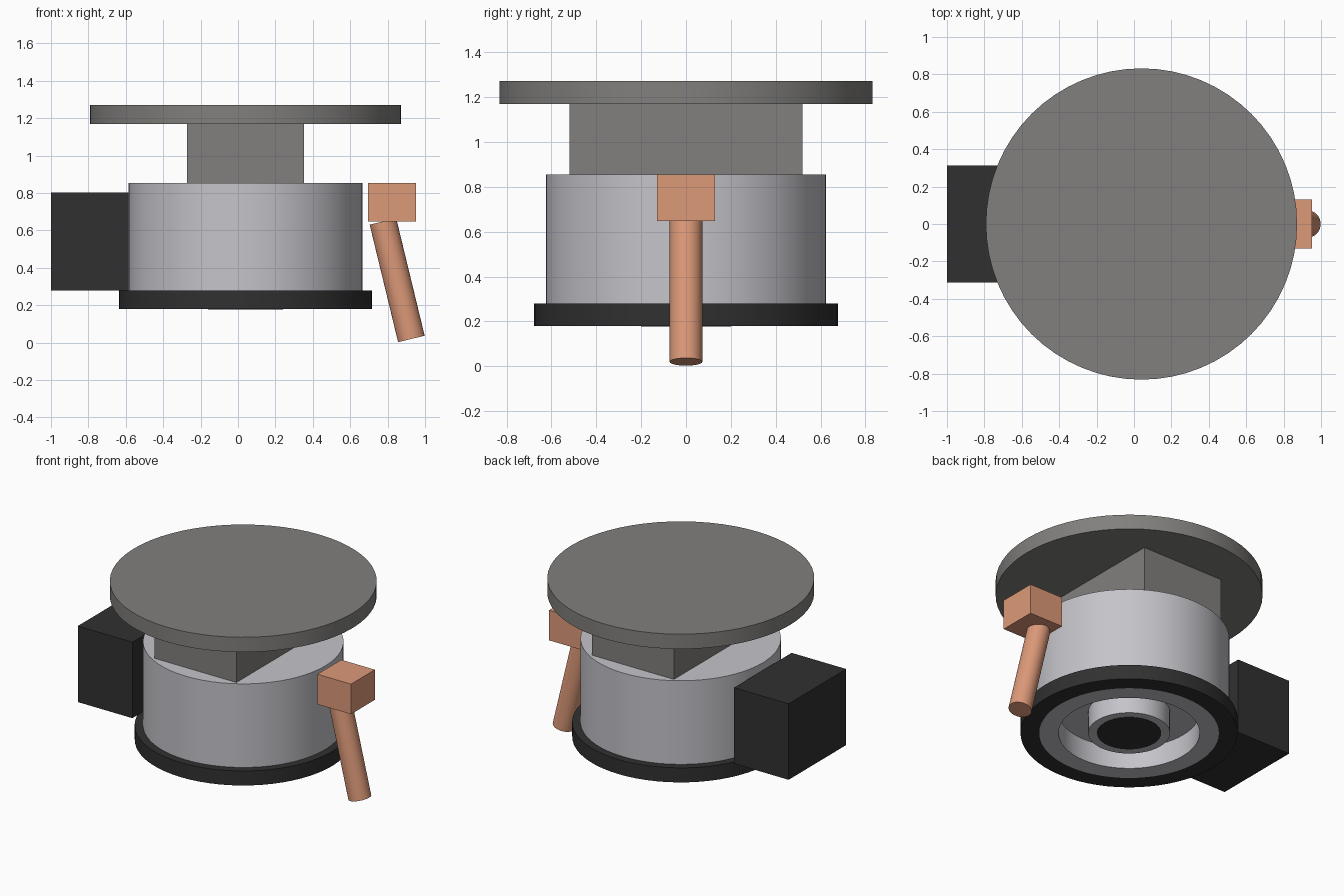
import bpy, bmesh, math
from mathutils import Vector

cube = bpy.data.objects.get("Cube")
if cube:
    bpy.data.objects.remove(cube, do_unlink=True)

AXIS_X = 0.04  # the round parts share this centre


def material(name, color):
    mat = bpy.data.materials.new(name)
    mat.use_nodes = True
    mat.diffuse_color = (*color, 1)
    mat.node_tree.nodes["Principled BSDF"].inputs["Base Color"].default_value = (*color, 1)
    return mat


silver = material("silver", (0.55, 0.55, 0.59))
grey = material("warm grey", (0.22, 0.215, 0.205))
black = material("black", (0.03, 0.03, 0.03))
copper = material("copper", (0.72, 0.32, 0.19))


def finish(name, bm, mat, smooth=False):
    bmesh.ops.recalc_face_normals(bm, faces=bm.faces)
    mesh = bpy.data.meshes.new(name)
    bm.to_mesh(mesh)
    bm.free()
    mesh.materials.append(mat)
    obj = bpy.data.objects.new(name, mesh)
    bpy.context.collection.objects.link(obj)
    if smooth:
        bpy.ops.object.select_all(action="DESELECT")
        obj.select_set(True)
        bpy.context.view_layer.objects.active = obj
        bpy.ops.object.shade_smooth_by_angle(angle=math.radians(30))
    return obj


def box(name, low, high, mat):
    low, high = Vector(low), Vector(high)
    bm = bmesh.new()
    bmesh.ops.create_cube(bm, size=1)
    bmesh.ops.scale(bm, vec=high - low, verts=bm.verts)
    bmesh.ops.translate(bm, vec=(low + high) / 2, verts=bm.verts)
    return finish(name, bm, mat)


def lathe(name, profile, mat, closed=False, steps=64):
    """Spin a (radius, height) profile around the vertical axis."""
    bm = bmesh.new()
    verts = [bm.verts.new((r, 0, z)) for r, z in profile]
    edges = [bm.edges.new(pair) for pair in zip(verts, verts[1:])]
    if closed:
        edges.append(bm.edges.new((verts[-1], verts[0])))
    bmesh.ops.spin(bm, geom=verts + edges, cent=(0, 0, 0), axis=(0, 0, 1),
                   angle=math.tau, steps=steps, use_duplicate=False)
    bmesh.ops.remove_doubles(bm, verts=bm.verts, dist=0.0001)
    bmesh.ops.translate(bm, vec=(AXIS_X, 0, 0), verts=bm.verts)
    return finish(name, bm, mat, smooth=True)


def rod(name, start, end, radius, mat):
    start, end = Vector(start), Vector(end)
    axis = end - start
    bm = bmesh.new()
    bmesh.ops.create_cone(bm, cap_ends=True, segments=32, radius1=radius,
                          radius2=radius, depth=axis.length)
    bmesh.ops.rotate(bm, matrix=axis.to_track_quat("Z", "Y").to_matrix(), verts=bm.verts)
    bmesh.ops.translate(bm, vec=(start + end) / 2, verts=bm.verts)
    return finish(name, bm, mat, smooth=True)


# Round body with a ring-shaped channel underneath and a central post
BASE, RIM, TOP = 0.18, 0.28, 0.855
lathe("body", [(0, TOP), (0.625, TOP), (0.625, RIM), (0.56, RIM), (0.56, BASE),
               (0.44, BASE), (0.44, 0.33), (0.255, 0.33), (0.255, BASE), (0, BASE)], silver)
lathe("base_ring", [(0.56, BASE), (0.677, BASE), (0.677, RIM), (0.56, RIM)], black, closed=True)
lathe("post_pad", [(0, BASE), (0.2, BASE), (0.2, BASE - 0.002), (0, BASE - 0.002)], black)

# Neck and round top plate
box("neck", (-0.272, -0.52, TOP), (0.352, 0.52, 1.17), grey)
lathe("top_plate", [(0, 1.17), (0.832, 1.17), (0.832, 1.272), (0, 1.272)], grey)

# Side housing and handle
box("side_housing", (-1, -0.313, RIM), (-0.585, 0.313, 0.803), black)
box("handle_block", (0.695, -0.13, 0.648), (0.951, 0.13, TOP), copper)
rod("handle_rod", (0.927, 0, 0.02), (0.775, 0, 0.648), 0.073, copper)
